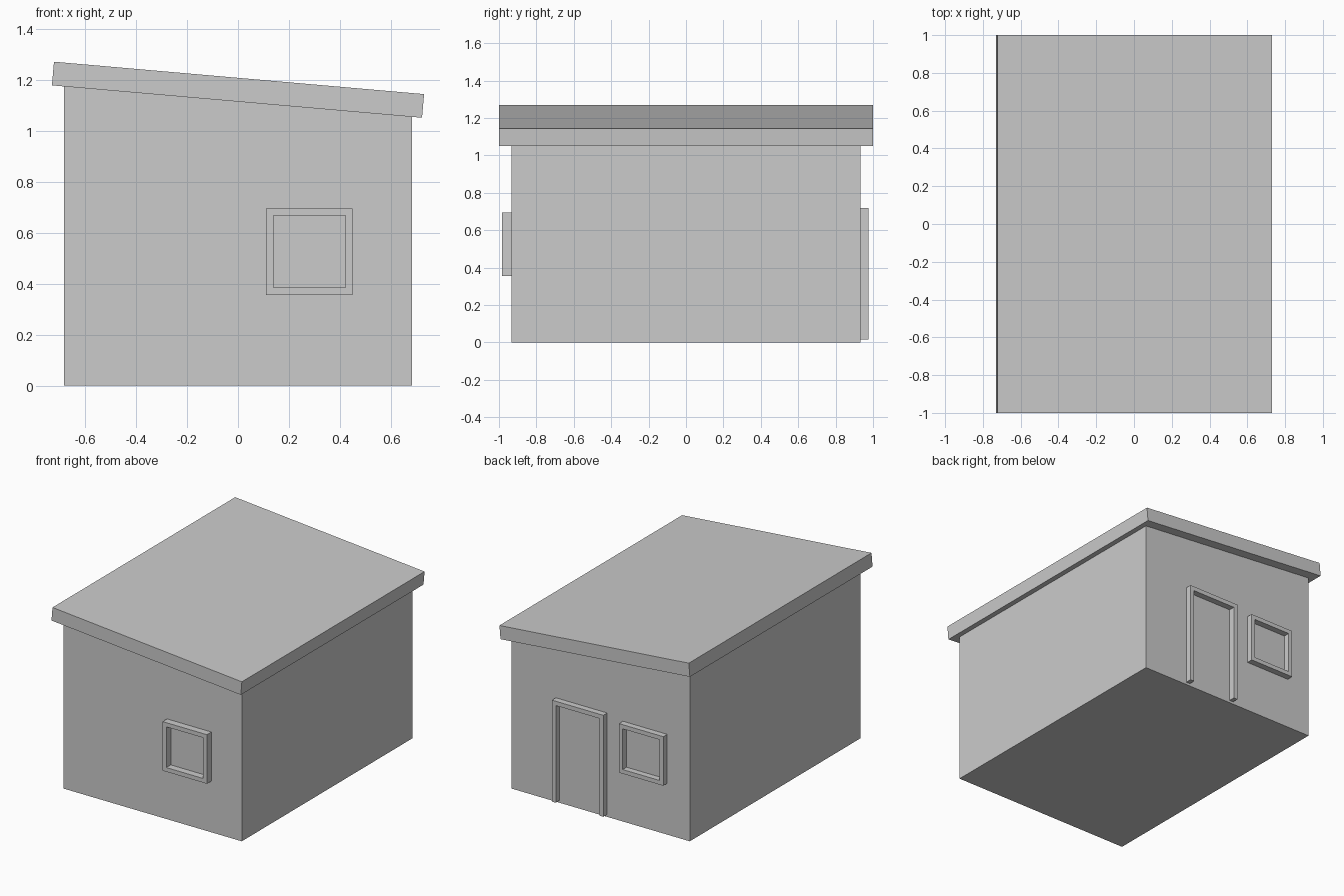
import bpy
import math

if "Cube" in bpy.data.objects:
    bpy.data.objects.remove(bpy.data.objects["Cube"])

TILT = math.radians(5)      # roof falls towards +x
ROOF_Z, ROOF_T = 1.16, 0.093
WALL_X, WALL_Y = 0.683, 0.934


def extrude_profile(name, profile, y0, y1):
    """Solid made by sweeping an (x, z) profile from y0 to y1 (y0 < y1)."""
    n = len(profile)
    verts = [(x, y, z) for y in (y0, y1) for x, z in profile]
    faces = [tuple(range(n)), tuple(reversed(range(n, 2 * n)))]
    faces += [(i, i + n, (i + 1) % n + n, (i + 1) % n) for i in range(n)]
    mesh = bpy.data.meshes.new(name)
    mesh.from_pydata(verts, [], faces)
    obj = bpy.data.objects.new(name, mesh)
    bpy.context.collection.objects.link(obj)
    return obj


def window_frame(name, x0, x1, z0, z1, w, y0, y1):
    """Square ring frame with an open centre."""
    outer = [(x0, z0), (x1, z0), (x1, z1), (x0, z1)]
    inner = [(x0 + w, z0 + w), (x1 - w, z0 + w), (x1 - w, z1 - w), (x0 + w, z1 - w)]
    verts = [(x, y, z) for y in (y0, y1) for x, z in outer + inner]
    faces = []
    for i in range(4):
        j = (i + 1) % 4
        faces += [(i, j, j + 4, i + 4),                # front ring
                  (i + 8, i + 12, j + 12, j + 8),      # back ring
                  (i, i + 8, j + 8, j),                # outer sides
                  (i + 4, j + 4, j + 12, i + 12)]      # inner reveal
    mesh = bpy.data.meshes.new(name)
    mesh.from_pydata(verts, [], faces)
    obj = bpy.data.objects.new(name, mesh)
    bpy.context.collection.objects.link(obj)
    return obj


# Walls: block whose sloped top meets the underside of the roof
def underside(x):
    return ROOF_Z - ROOF_T / 2 / math.cos(TILT) - x * math.tan(TILT)


extrude_profile("walls", [(-WALL_X, 0), (WALL_X, 0),
                          (WALL_X, underside(WALL_X)), (-WALL_X, underside(-WALL_X))],
                -WALL_Y, WALL_Y)

# Roof: tilted slab overhanging all round
bpy.ops.mesh.primitive_cube_add(size=1, location=(0, 0, ROOF_Z), rotation=(0, TILT, 0))
roof = bpy.context.object
roof.name = "roof"
roof.scale = (1.457, 2.0, ROOF_T)

# Window frames on the front and back walls
window_frame("front_window_frame", 0.11, 0.45, 0.355, 0.695, 0.029, -0.983, -WALL_Y)
window_frame("back_window_frame", -0.51, -0.17, 0.355, 0.695, 0.029, WALL_Y, 0.977)

# Door frame: two posts and a lintel, open at the bottom
x0, x1, z0, z1, w = -0.05, 0.344, 0.017, 0.72, 0.03
extrude_profile("door_frame", [(x0, z0), (x0 + w, z0), (x0 + w, z1 - w), (x1 - w, z1 - w),
                               (x1 - w, z0), (x1, z0), (x1, z1), (x0, z1)],
                WALL_Y, 0.977)
